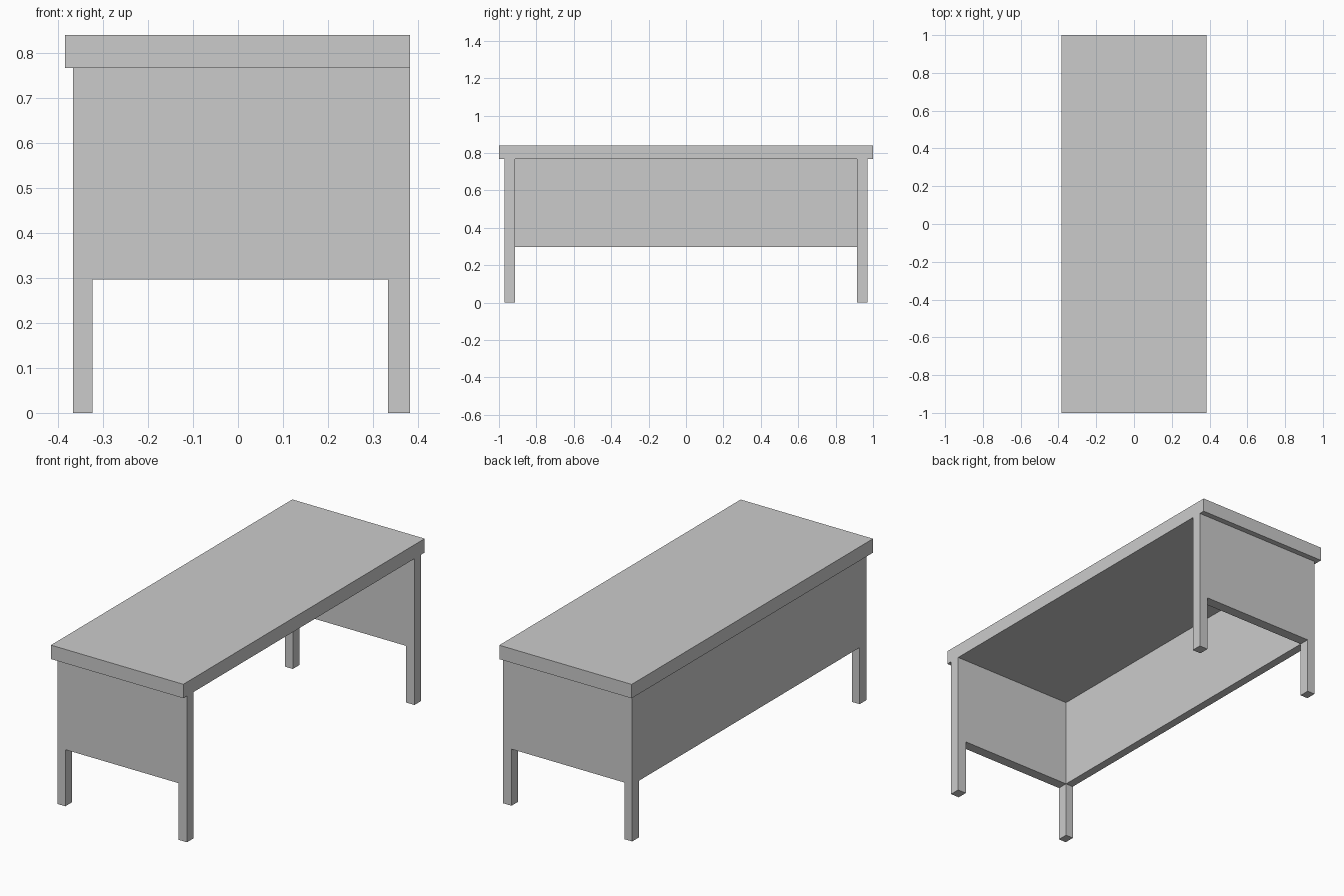
import bpy
import bmesh
from mathutils import Vector

if "Cube" in bpy.data.objects:
    bpy.data.objects.remove(bpy.data.objects["Cube"])

TOP_Z = 0.767       # underside of the desk top
APRON_Z = 0.297     # lower edge of the panels
BACK, FRONT = -0.367, 0.383
END_IN, END_OUT = 0.915, 0.97
BACK_IN, FRONT_IN = -0.323, 0.333


def finish(name, bm):
    bmesh.ops.recalc_face_normals(bm, faces=bm.faces)
    mesh = bpy.data.meshes.new(name)
    bm.to_mesh(mesh)
    bm.free()
    obj = bpy.data.objects.new(name, mesh)
    bpy.context.collection.objects.link(obj)
    return obj


def box(name, lo, hi):
    lo, hi = Vector(lo), Vector(hi)
    bm = bmesh.new()
    bmesh.ops.create_cube(bm, size=1)
    bmesh.ops.scale(bm, vec=hi - lo, verts=bm.verts)
    bmesh.ops.translate(bm, vec=(lo + hi) / 2, verts=bm.verts)
    return finish(name, bm)


def extrude_profile(name, profile, y0, y1):
    bm = bmesh.new()
    face = bm.faces.new([bm.verts.new((x, y0, z)) for x, z in profile])
    ext = bmesh.ops.extrude_face_region(bm, geom=[face], use_keep_orig=True)
    verts = [v for v in ext["geom"] if isinstance(v, bmesh.types.BMVert)]
    bmesh.ops.translate(bm, vec=(0, y1 - y0, 0), verts=verts)
    return finish(name, bm)


# Desk top, flush with the legs on the open side
desk_top = box("desk_top", (-0.385, -1, TOP_Z), (FRONT, 1, 0.84))

# End panels with their two legs, mirrored to the other end
end_frames = extrude_profile("end_frames", [
    (BACK, 0), (BACK_IN, 0), (BACK_IN, APRON_Z), (FRONT_IN, APRON_Z),
    (FRONT_IN, 0), (FRONT, 0), (FRONT, TOP_Z), (BACK, TOP_Z),
], -END_OUT, -END_IN)
mirror = end_frames.modifiers.new("mirror", "MIRROR")
mirror.use_axis = (False, True, False)

# Long modesty panel on the closed side
modesty_panel = box("modesty_panel", (BACK, -END_IN, APRON_Z),
                    (BACK_IN, END_IN, TOP_Z))
